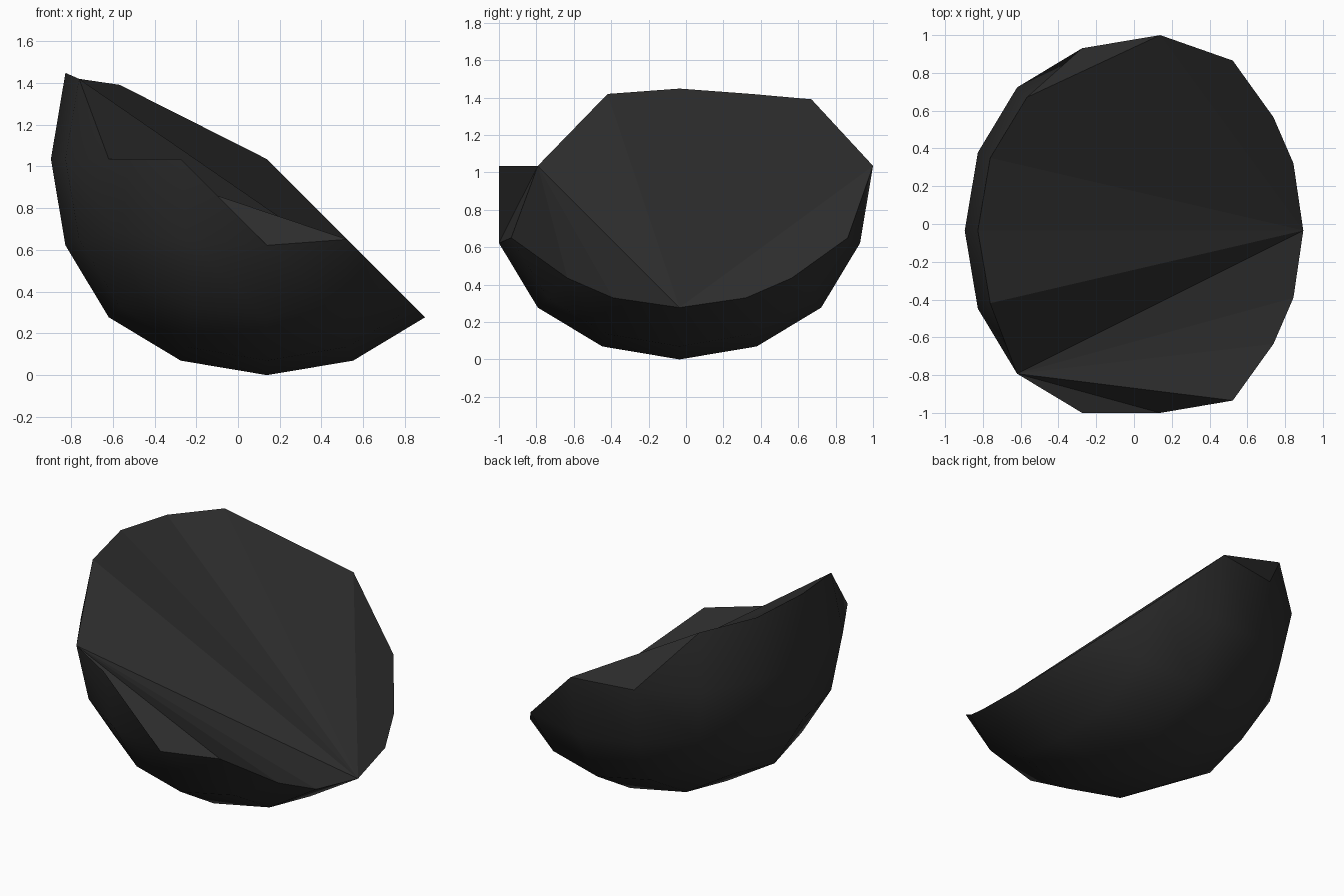
import bpy
import bmesh
from mathutils import Vector

old = bpy.data.objects.get("Cube")
if old:
    bpy.data.objects.remove(old, do_unlink=True)

# Dark material for the whole shell
mat = bpy.data.materials.new("charcoal")
mat.use_nodes = True
color = (0.027, 0.027, 0.027, 1)
mat.diffuse_color = color
mat.node_tree.nodes["Principled BSDF"].inputs["Base Color"].default_value = color

# Rounded ball: a cube subdivided twice
bpy.ops.mesh.primitive_cube_add(size=2.356, location=(0, 0, 0))
bowl = bpy.context.object
bowl.name = bowl.data.name = "cut_ball"
sub = bowl.modifiers.new("rounding", 'SUBSURF')
sub.levels = 2
sub.use_limit_surface = False
bpy.ops.object.modifier_apply(modifier=sub.name)

bm = bmesh.new()
bm.from_mesh(bowl.data)


def nearest(x, y, z):
    point = Vector((x, y, z))
    return min(bm.verts, key=lambda v: (v.co - point).length)


# Remove the upper part along a slanted plane, with one extra notch in the rim
notch = nearest(-0.7, -0.7, 0.36)
doomed = {v for v in bm.verts if v.co.x + 1.1 * v.co.z - 0.01 * v.co.y > 0}
doomed.add(notch)
for face in list(bm.faces):
    kept = [v for v in face.verts if v not in doomed]
    if len(kept) == 3:
        bm.faces.new(kept)
bmesh.ops.delete(bm, geom=list(doomed), context='VERTS')
for face in bm.faces:
    face.smooth = True

# Walk around the rim, starting at its lowest point and going to the back
rim_edges = [e for e in bm.edges if e.is_boundary]
start = nearest(0.76, 0, -0.76)
ring = [start]
step = max((e.other_vert(start) for e in rim_edges if start in e.verts),
           key=lambda v: v.co.y)
while step is not start:
    ring.append(step)
    step = next(e.other_vert(step) for e in rim_edges
                if step in e.verts and e.other_vert(step) is not ring[-2])
for edge in rim_edges:
    edge.smooth = False


# Flat facets closing the cut, fanned from three rim corners
def fan(hub, spokes):
    for a, b in zip(spokes, spokes[1:]):
        face = bm.faces.new((ring[hub], ring[a], ring[b]))
        face.smooth = False


low, back, front = 0, 4, 10
fan(low, [back, 6, 7, 8, 9, front])
fan(back, [low, 1, 2, 3])
fan(back, [5, 6])
fan(front, [11, 12, 13, 14, 15, low])

# Stand on the ground and centre
for axis in range(3):
    values = [v.co[axis] for v in bm.verts]
    shift = -min(values) if axis == 2 else -(min(values) + max(values)) / 2
    for v in bm.verts:
        v.co[axis] += shift

bm.to_mesh(bowl.data)
bm.free()
bowl.data.materials.clear()
bowl.data.materials.append(mat)
